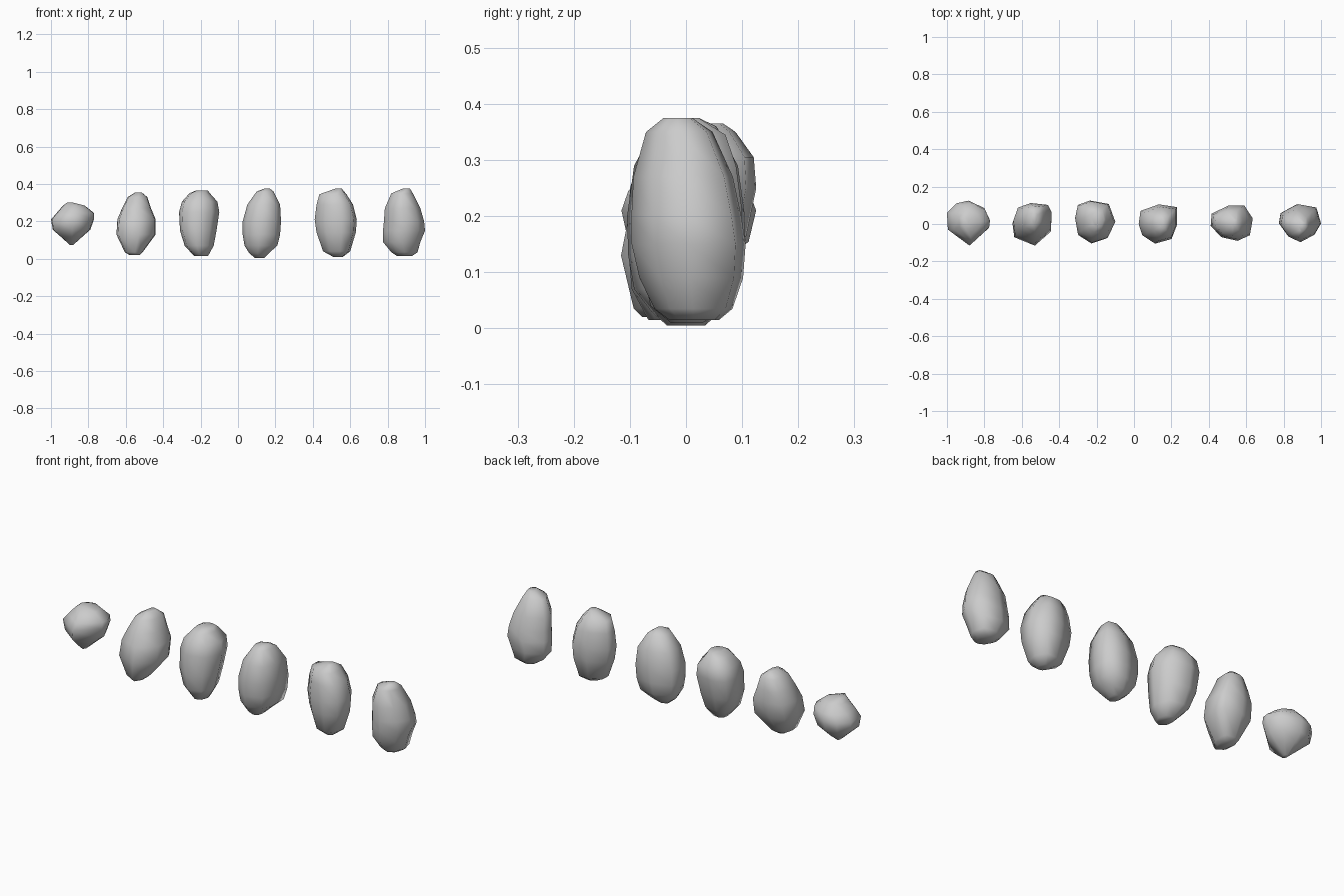
import bpy, bmesh


def rock(name, outline, levels, lean=0.0, fat=0.8):
    """Loft a plan outline (x, y) through levels (z, x_left, x_right)."""
    bm = bmesh.new()
    x0 = min(p[0] for p in outline)
    x1 = max(p[0] for p in outline)
    widest = max(r - l for _, l, r in levels)
    rings = []
    for z, l, r in levels:
        sy = ((r - l) / widest) ** fat
        rings.append([bm.verts.new((l + (x - x0) / (x1 - x0) * (r - l),
                                    y * sy + lean * (z - 0.19), z))
                      for x, y in outline])
    n = len(outline)
    for a, b in zip(rings, rings[1:]):
        for i in range(n):
            j = (i + 1) % n
            bm.faces.new((a[i], a[j], b[j], b[i]))
    bm.faces.new(rings[0])
    bm.faces.new(rings[-1])
    bmesh.ops.recalc_face_normals(bm, faces=bm.faces)
    for f in bm.faces:
        f.smooth = True
    me = bpy.data.meshes.new(name)
    bm.to_mesh(me)
    bm.free()
    ob = bpy.data.objects.new(name, me)
    bpy.context.collection.objects.link(ob)


# Small round stone
rock("stone_1",
     [(-1, .06), (-.95, .11), (-.885, .125), (-.80, .085), (-.77, .02),
      (-.775, -.02), (-.88, -.115), (-.995, -.03)],
     [(.075, -.90, -.88), (.12, -.95, -.83), (.155, -.99, -.79),
      (.21, -1, -.77), (.245, -.97, -.77), (.285, -.935, -.82),
      (.30, -.915, -.88)])

# Leaning stones
rock("stone_2",
     [(-.625, .085), (-.555, .11), (-.46, .10), (-.44, .06),
      (-.445, -.03), (-.53, -.105), (-.64, -.06), (-.65, .015)],
     [(.02, -.58, -.525), (.035, -.605, -.51), (.13, -.65, -.44),
      (.21, -.645, -.44), (.27, -.62, -.465), (.33, -.59, -.485),
      (.355, -.55, -.515)], lean=.18, fat=.6)
rock("stone_3",
     [(-.30, .095), (-.235, .118), (-.135, .10), (-.10, .005),
      (-.14, -.08), (-.225, -.107), (-.30, -.06), (-.315, .025)],
     [(.015, -.235, -.16), (.07, -.285, -.13), (.15, -.31, -.115),
      (.25, -.315, -.10), (.305, -.30, -.11), (.35, -.26, -.15),
      (.365, -.225, -.16)], lean=.12)

# Tall egg-shaped stones
rock("stone_4",
     [(.03, .07), (.13, .105), (.23, .09), (.23, -.005),
      (.20, -.08), (.11, -.105), (.04, -.06), (.02, 0)],
     [(.005, .09, .14), (.03, .06, .165), (.07, .035, .21),
      (.13, .025, .225), (.2, .025, .23), (.29, .05, .225),
      (.36, .10, .19), (.375, .14, .17)])
rock("stone_5",
     [(.42, .055), (.51, .10), (.59, .10), (.635, .03),
      (.62, -.06), (.555, -.09), (.47, -.07), (.415, -.01)],
     [(.01, .51, .56), (.04, .455, .60), (.14, .42, .63),
      (.21, .41, .635), (.29, .42, .615), (.345, .435, .58),
      (.375, .52, .555)])
rock("stone_6",
     [(.785, .055), (.875, .103), (.975, .085), (1, 0),
      (.965, -.06), (.89, -.10), (.825, -.07), (.775, 0)],
     [(.015, .85, .93), (.035, .82, .96), (.09, .775, .975),
      (.15, .775, 1), (.2, .78, .995), (.27, .785, .975),
      (.35, .82, .935), (.375, .88, .92)], lean=-.08)
